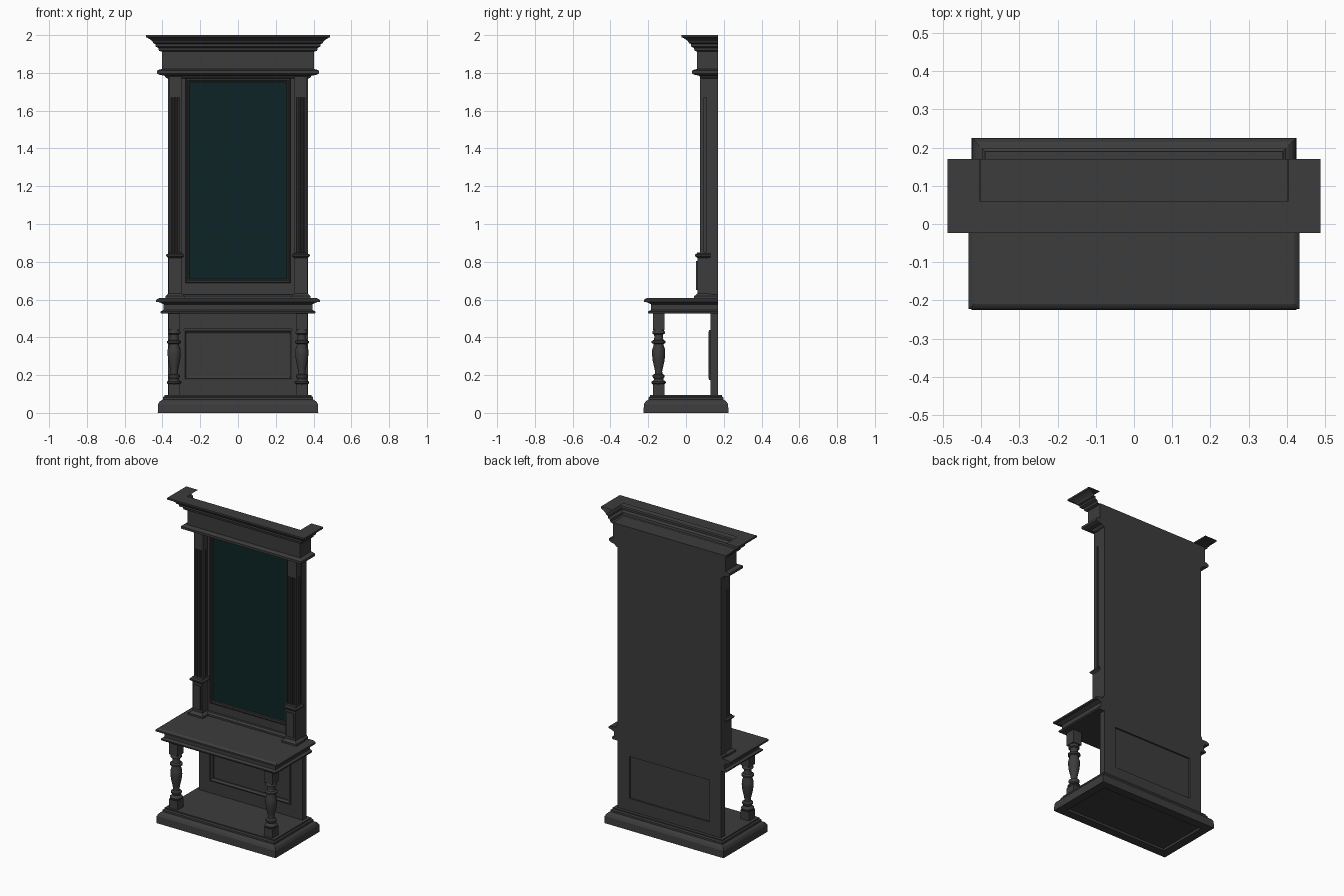
import bpy, bmesh, math

cube = bpy.data.objects.get("Cube")
if cube:
    bpy.data.objects.remove(cube, do_unlink=True)


def material(name, rgb):
    m = bpy.data.materials.new(name)
    m.use_nodes = True
    m.diffuse_color = (*rgb, 1)
    m.node_tree.nodes["Principled BSDF"].inputs["Base Color"].default_value = (*rgb, 1)
    return m


WOOD = material("dark_wood", (0.045, 0.045, 0.045))
GLASS = material("dark_teal_glass", (0.004, 0.017, 0.019))
BACK = 0.17


def finish(name, bm, mat=WOOD):
    bmesh.ops.recalc_face_normals(bm, faces=bm.faces)
    mesh = bpy.data.meshes.new(name)
    bm.to_mesh(mesh)
    bm.free()
    mesh.materials.append(mat)
    obj = bpy.data.objects.new(name, mesh)
    bpy.context.collection.objects.link(obj)
    return obj


def loft(name, rings, closed=True, caps=True):
    """Bridge successive rings of points, optionally capping both ends."""
    bm = bmesh.new()
    loops = [[bm.verts.new(p) for p in ring] for ring in rings]
    n = len(loops[0])
    for a, b in zip(loops, loops[1:]):
        for i in range(n if closed else n - 1):
            j = (i + 1) % n
            bm.faces.new((a[i], a[j], b[j], b[i]))
    if caps:
        bm.faces.new(loops[0])
        bm.faces.new(loops[-1])
    return finish(name, bm)


def moulded(name, x0, x1, front, back, profile, grow_back=False, **kw):
    """Moulding profile of (offset, height) wrapped round a rectangle."""
    rings = []
    for d, z in profile:
        b = back + d if grow_back else back
        rings.append([(x0 - d, b, z), (x0 - d, front - d, z),
                      (x1 + d, front - d, z), (x1 + d, b, z)])
    return loft(name, rings, **kw)


def framed(name, w, z0, z1, profile, caps=False):
    """Upright rectangular moulding; profile of (inset, y)."""
    return loft(name, [[(-w + i, y, z0 + i), (w - i, y, z0 + i),
                        (w - i, y, z1 - i), (-w + i, y, z1 - i)]
                       for i, y in profile], caps=caps)


def box(name, x0, x1, y0, y1, z0, z1, mat=WOOD):
    obj = moulded(name, x0, x1, y0, y1, [(0, z0), (0, z1)])
    obj.data.materials[0] = mat
    return obj


# Plinth, hollow underneath
moulded("plinth", -0.42, 0.42, -0.22, 0.22,
        [(-0.05, 0.015), (-0.05, 0), (0.005, 0), (0.003, 0.045), (-0.005, 0.06),
         (-0.015, 0.067), (-0.022, 0.07), (-0.022, 0.082), (-0.03, 0.088), (-0.03, 0.095)],
        grow_back=True)

# Lower back board with a recessed field on both sides
framed("lower_back_board", 0.37, 0.09, 0.53,
       [(0.085, 0.16), (0.085, BACK), (0, BACK), (0, 0.13), (0.085, 0.13), (0.085, 0.14)],
       caps=True)
framed("lower_panel_moulding", 0.288, 0.175, 0.438,
       [(0, 0.13), (0, 0.122), (0.008, 0.12), (0.012, 0.128), (0.018, 0.132), (0.018, 0.14)])

# Table apron and top
moulded("table", -0.395, 0.395, -0.185, BACK,
        [(0.01, 0.525), (0.015, 0.53), (0.015, 0.537), (0.003, 0.543), (0, 0.545),
         (0, 0.575), (0.01, 0.58), (0.02, 0.585), (0.038, 0.588), (0.038, 0.598),
         (0.03, 0.604), (0.024, 0.607)])

# Upper back board, with its foot moulding
box("upper_back_board", -0.37, 0.37, 0.12, BACK, 0.6, 1.79)
moulded("board_foot", -0.37, 0.37, 0.105, BACK,
        [(0.01, 0.605), (0.01, 0.618), (0, 0.628)])

# Mirror and its frame
framed("mirror_frame", 0.277, 0.687, 1.773,
       [(0, 0.12), (0, 0.105), (0.004, 0.1), (0.01, 0.1), (0.013, 0.108),
        (0.018, 0.108), (0.023, 0.116)])
box("mirror_glass", -0.256, 0.256, 0.113, 0.12, 0.708, 1.752, GLASS)


def fluted_outline(x0, x1, y0, y1):
    """Plan of a pilaster with grooves cut into its front and sides."""
    g, depth = 0.006, 0.008
    pts = [(x0, y1)]
    ym = (y0 + y1) / 2 + 0.003
    pts += [(x0, ym + g), (x0 + depth, ym + g), (x0 + depth, ym - g), (x0, ym - g), (x0, y0)]
    for k in (1, 2, 3):
        c = x0 + (x1 - x0) * k / 4
        pts += [(c - g, y0), (c - g / 2, y0 + depth), (c + g / 2, y0 + depth), (c + g, y0)]
    pts += [(x1, y0), (x1, ym - g), (x1 - depth, ym - g), (x1 - depth, ym + g), (x1, ym + g), (x1, y1)]
    return pts


def turned_leg(name, x, y, profile, sides=24):
    rings = [[(x + r * math.cos(2 * math.pi * i / sides),
               y + r * math.sin(2 * math.pi * i / sides), z) for i in range(sides)]
             for r, z in profile]
    obj = loft(name, rings)
    bpy.ops.object.select_all(action='DESELECT')
    obj.select_set(True)
    bpy.context.view_layer.objects.active = obj
    bpy.ops.object.shade_smooth_by_angle(angle=math.radians(40))


LEG = [(0.03, 0.15), (0.038, 0.158), (0.038, 0.165), (0.027, 0.172), (0.024, 0.18),
       (0.032, 0.19), (0.032, 0.2), (0.02, 0.207), (0.019, 0.22), (0.023, 0.24),
       (0.031, 0.275), (0.035, 0.31), (0.034, 0.335), (0.026, 0.36), (0.026, 0.365),
       (0.037, 0.37), (0.037, 0.38), (0.026, 0.386), (0.022, 0.4), (0.024, 0.415),
       (0.033, 0.42), (0.033, 0.43), (0.028, 0.436), (0.028, 0.445)]

for side, s in (("left", 1), ("right", -1)):
    def span(a, b):
        return sorted((s * a, s * b))

    # Pilaster pedestal
    x0, x1 = span(0.297, 0.368)
    moulded(side + "_pedestal", x0, x1, 0.06, BACK - 0.04,
            [(0.017, 0.605), (0.017, 0.618), (0.008, 0.625), (0, 0.632), (0, 0.82),
             (0.006, 0.825), (0.012, 0.83), (0.012, 0.838), (0.003, 0.843), (0, 0.85)])
    box(side + "_pedestal_panel", x0 + 0.01, x1 - 0.01, 0.053, 0.06, 0.65, 0.805)

    # Fluted pilaster shaft and plain head
    x0, x1 = span(0.3, 0.366)
    plan = fluted_outline(x0, x1, 0.073, 0.125)
    loft(side + "_pilaster", [[(x, y, z) for x, y in plan] for z in (0.845, 1.67)])
    box(side + "_pilaster_head", x0, x1, 0.073, 0.125, 1.67, 1.785)

    # Table leg
    x, y, h = s * 0.338, -0.145, 0.031
    box(side + "_leg_foot", x - h, x + h, y - h, y + h, 0.09, 0.152)
    turned_leg(side + "_leg_turning", x, y, LEG)
    box(side + "_leg_block", x - h, x + h, y - h, y + h, 0.44, 0.53)

# Frieze with its lower moulding
moulded("frieze", -0.402, 0.402, 0.058, BACK,
        [(-0.03, 1.77), (-0.02, 1.775), (-0.012, 1.785), (0.012, 1.79), (0.027, 1.797),
         (0.027, 1.812), (0.012, 1.818), (0, 1.82), (0, 1.92)])

# Crown: open-backed moulding round three sides
moulded("crown", -0.404, 0.404, 0.06, BACK,
        [(0, 1.912), (0.015, 1.918), (0.018, 1.932), (0.034, 1.94), (0.034, 1.953),
         (0.044, 1.957), (0.05, 1.968), (0.062, 1.978), (0.076, 1.986), (0.084, 1.989),
         (0.084, 2.0), (0, 2.0)], closed=False, caps=False)
